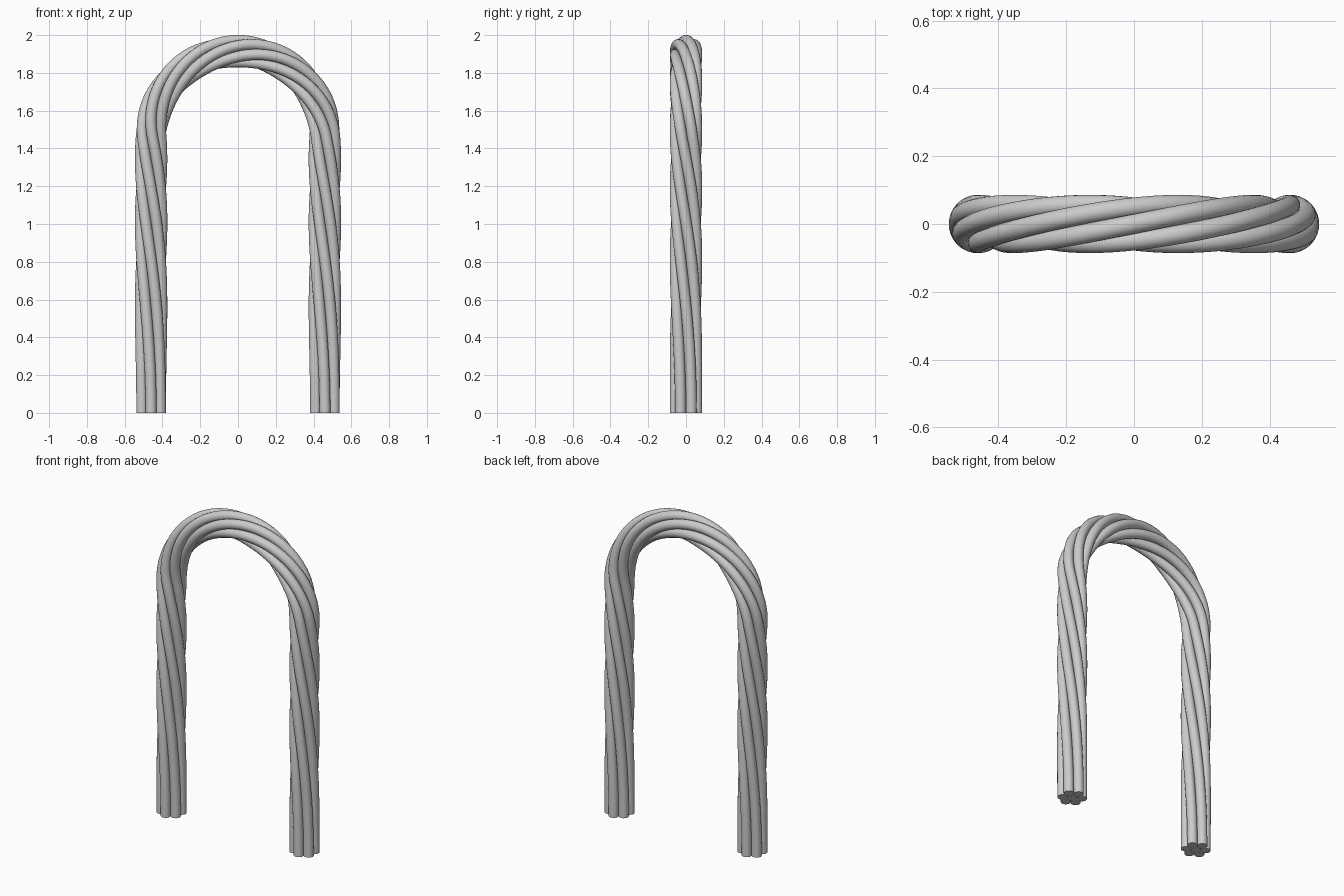
import bpy
from math import sin, cos, pi, radians
from mathutils import Vector

# Remove the default cube
cube = bpy.data.objects.get("Cube")
if cube:
    bpy.data.objects.remove(cube)

LEG = 1.455            # height of the straight legs
BEND = 0.46            # radius of the bend
STRANDS = 6
LAY = 0.057            # distance of the strands from the core
THICK = 0.029          # strand radius
TWIST = radians(660)   # total twist, easing in and out at the ends
STEPS = 180
ARC = pi * BEND
LENGTH = 2 * LEG + ARC

# One steel colour
steel = bpy.data.materials.new("steel grey")
steel.use_nodes = True
colour = (0.6, 0.6, 0.6, 1)
steel.diffuse_color = colour
steel.node_tree.nodes["Principled BSDF"].inputs["Base Color"].default_value = colour


def path_point(s):
    """Position and outward direction on the arch at length s."""
    if s < LEG:
        return Vector((-BEND, 0, s)), Vector((-1, 0, 0))
    if s > LEG + ARC:
        return Vector((BEND, 0, LENGTH - s)), Vector((1, 0, 0))
    a = (s - LEG) / BEND
    out = Vector((-cos(a), 0, sin(a)))
    return Vector((0, 0, LEG)) + out * BEND, out


def make_strand(name, offset, phase):
    curve = bpy.data.curves.new(name, 'CURVE')
    curve.dimensions = '3D'
    curve.bevel_depth = THICK
    curve.bevel_resolution = 6
    curve.use_fill_caps = True
    spline = curve.splines.new('POLY')
    spline.points.add(STEPS)
    for i, point in enumerate(spline.points):
        t = i / STEPS
        centre, out = path_point(t * LENGTH)
        turn = phase + TWIST * t * t * (3 - 2 * t)
        pos = centre + offset * (out * cos(turn) + Vector((0, 1, 0)) * sin(turn))
        point.co = (*pos, 1)
    strand = bpy.data.objects.new(name, curve)
    bpy.context.collection.objects.link(strand)

    # Turn the tube into a smooth mesh with crisp cut ends
    bpy.ops.object.select_all(action='DESELECT')
    strand.select_set(True)
    bpy.context.view_layer.objects.active = strand
    bpy.ops.object.convert(target='MESH')
    strand = bpy.context.object
    strand.name = name
    strand.data.materials.clear()
    strand.data.materials.append(steel)
    bpy.ops.object.shade_smooth_by_angle(angle=radians(40))


# Core wire and the outer strands laid around it
make_strand("core_strand", 0, 0)
for k in range(STRANDS):
    make_strand(f"outer_strand_{k + 1}", LAY, pi / 2 + k * 2 * pi / STRANDS)
